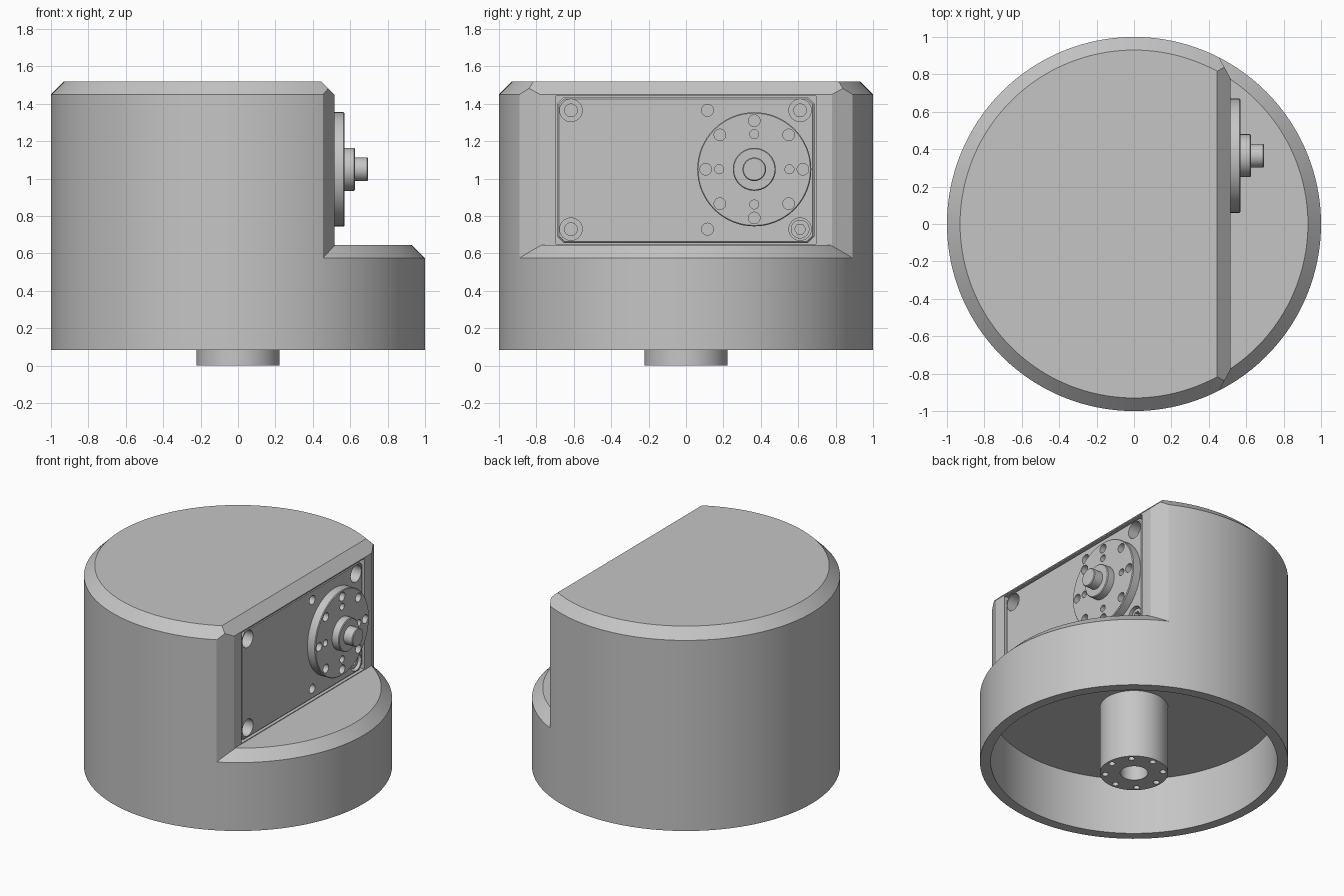
import bpy, bmesh, math
from mathutils import Vector

if "Cube" in bpy.data.objects:
    bpy.data.objects.remove(bpy.data.objects["Cube"])

grey = bpy.data.materials.new("grey")
grey.diffuse_color = (0.56, 0.56, 0.56, 1)
grey.use_nodes = True
grey.node_tree.nodes["Principled BSDF"].inputs["Base Color"].default_value = grey.diffuse_color


def finish(name, bm):
    bmesh.ops.recalc_face_normals(bm, faces=bm.faces)
    me = bpy.data.meshes.new(name)
    bm.to_mesh(me)
    bm.free()
    ob = bpy.data.objects.new(name, me)
    bpy.context.collection.objects.link(ob)
    me.materials.append(grey)
    return ob


def lathe(bm, profile, segs, center=(0, 0), along_x=False):
    """Closed solid of revolution from (radius, height) points, capped at both ends."""
    rings = []
    for r, h in profile:
        ring = []
        for i in range(segs):
            a = 2 * math.pi * i / segs
            u, v = center[0] + r * math.cos(a), center[1] + r * math.sin(a)
            ring.append(bm.verts.new((h, u, v) if along_x else (u, v, h)))
        rings.append(ring)
    for a, b in zip(rings, rings[1:]):
        for i in range(segs):
            j = (i + 1) % segs
            bm.faces.new((a[i], a[j], b[j], b[i]))
    bm.faces.new(rings[0])
    bm.faces.new(rings[-1])


def turned(name, profile, segs=128, center=(0, 0), along_x=False):
    bm = bmesh.new()
    lathe(bm, profile, segs, center, along_x)
    return finish(name, bm)


def holes(points, r, h0, h1, along_x=True, segs=24):
    bm = bmesh.new()
    for p in points:
        lathe(bm, [(r, h0), (r, h1)], segs, p, along_x)
    return finish("cutter", bm)


def box(name, lo, hi):
    bm = bmesh.new()
    bmesh.ops.create_cube(bm, size=1)
    for v in bm.verts:
        v.co = [hi[i] if v.co[i] > 0 else lo[i] for i in range(3)]
    return finish(name, bm)


def boolean(ob, other, op="DIFFERENCE"):
    mod = ob.modifiers.new("bool", "BOOLEAN")
    mod.operation, mod.solver, mod.object = op, "EXACT", other
    other.hide_render = True
    bpy.context.view_layer.objects.active = ob
    bpy.ops.object.modifier_apply(modifier=mod.name)
    bpy.data.objects.remove(other)


def circle(c, r, n):
    return [(c[0] + r * math.cos(2 * math.pi * i / n),
             c[1] + r * math.sin(2 * math.pi * i / n)) for i in range(n)]


# Round base, hollow underneath
body = turned("housing", [(0.93, 0.49), (0.93, 0.085), (1, 0.085), (1, 0.575), (0.93, 0.645)])

# Upper drum, sliced to a flat side with chamfered edges
bm = bmesh.new()
lathe(bm, [(1, 0.575), (1, 1.45), (0.93, 1.52)], 128)
for co, no in [((0.515, 0, 0), (1, 0, 0)),
               ((0.515, 0, 1.45), (1, 0, 1)),
               ((0.515, 0.78, 0), (0.11, 0.06, 0)),
               ((0.515, -0.78, 0), (0.11, -0.06, 0))]:
    geom = bm.verts[:] + bm.edges[:] + bm.faces[:]
    cut = bmesh.ops.bisect_plane(bm, geom=geom, plane_co=co, dist=1e-6,
                                 plane_no=Vector(no).normalized(), clear_outer=True)
    edges = [e for e in cut["geom_cut"] if isinstance(e, bmesh.types.BMEdge)]
    bmesh.ops.contextual_create(bm, geom=edges)
boolean(body, finish("drum", bm), "UNION")

# Pocket in the flat side
boolean(body, box("cutter", (0.4, -0.695, 0.65), (0.7, 0.695, 1.442)))

# Motor case filling the pocket, with cut corners and softened front edges
case = box("motor_case", (0.3, -0.688, 0.655), (0.508, 0.686, 1.437))
bm = bmesh.new()
bm.from_mesh(case.data)
long_edges = [e for e in bm.edges if abs(e.verts[0].co.x - e.verts[1].co.x) > 0.1]
bmesh.ops.bevel(bm, geom=long_edges, offset=0.035, segments=1, affect="EDGES")
front = [e for e in bm.edges if all(v.co.x > 0.5 for v in e.verts)]
bmesh.ops.bevel(bm, geom=front, offset=0.01, segments=1, affect="EDGES")
bm.to_mesh(case.data)
bm.free()
corners = [(y, z) for y in (-0.615, 0.61) for z in (0.73, 1.365)]
boolean(case, holes(corners, 0.06, 0.43, 0.6, segs=32))
boolean(case, holes(corners, 0.034, 0.36, 0.6))
boolean(case, holes([(0.115, 0.73), (0.115, 1.365)], 0.032, 0.44, 0.6))

# Screw with a hexagonal socket in the lower corner
screw = turned("screw", [(0.05, 0.4), (0.05, 0.49)], 32, (0.61, 0.73), True)
boolean(screw, holes([(0.61, 0.73)], 0.03, 0.46, 0.6, segs=6))

# Output disc with its two rings of holes
axis = (0.365, 1.05)
disc = turned("output_disc", [(0.305, 0.49), (0.305, 0.565), (0.3, 0.57)], 64, axis, True)
boolean(disc, holes(circle(axis, 0.26, 8), 0.031, 0.51, 0.7))
boolean(disc, holes(circle(axis, 0.188, 4), 0.024, 0.51, 0.7))

# Hub and shaft
turned("output_hub", [(0.115, 0.56), (0.115, 0.62), (0.11, 0.625)], 48, axis, True)
turned("output_shaft", [(0.063, 0.6), (0.063, 0.69), (0.058, 0.695)], 32, axis, True)

# Central post under the housing
post = turned("center_post", [(0.222, 0), (0.222, 0.5)], 64)
boolean(post, holes([(0, 0)], 0.09, -0.1, 0.4, False, 32))
boolean(post, holes(circle((0, 0), 0.188, 8), 0.021, -0.1, 0.15, False, 16))

# Smooth round walls, crisp edges
for ob in bpy.context.scene.objects:
    ob.select_set(True)
    bpy.context.view_layer.objects.active = ob
bpy.ops.object.shade_smooth_by_angle(angle=math.radians(25))
